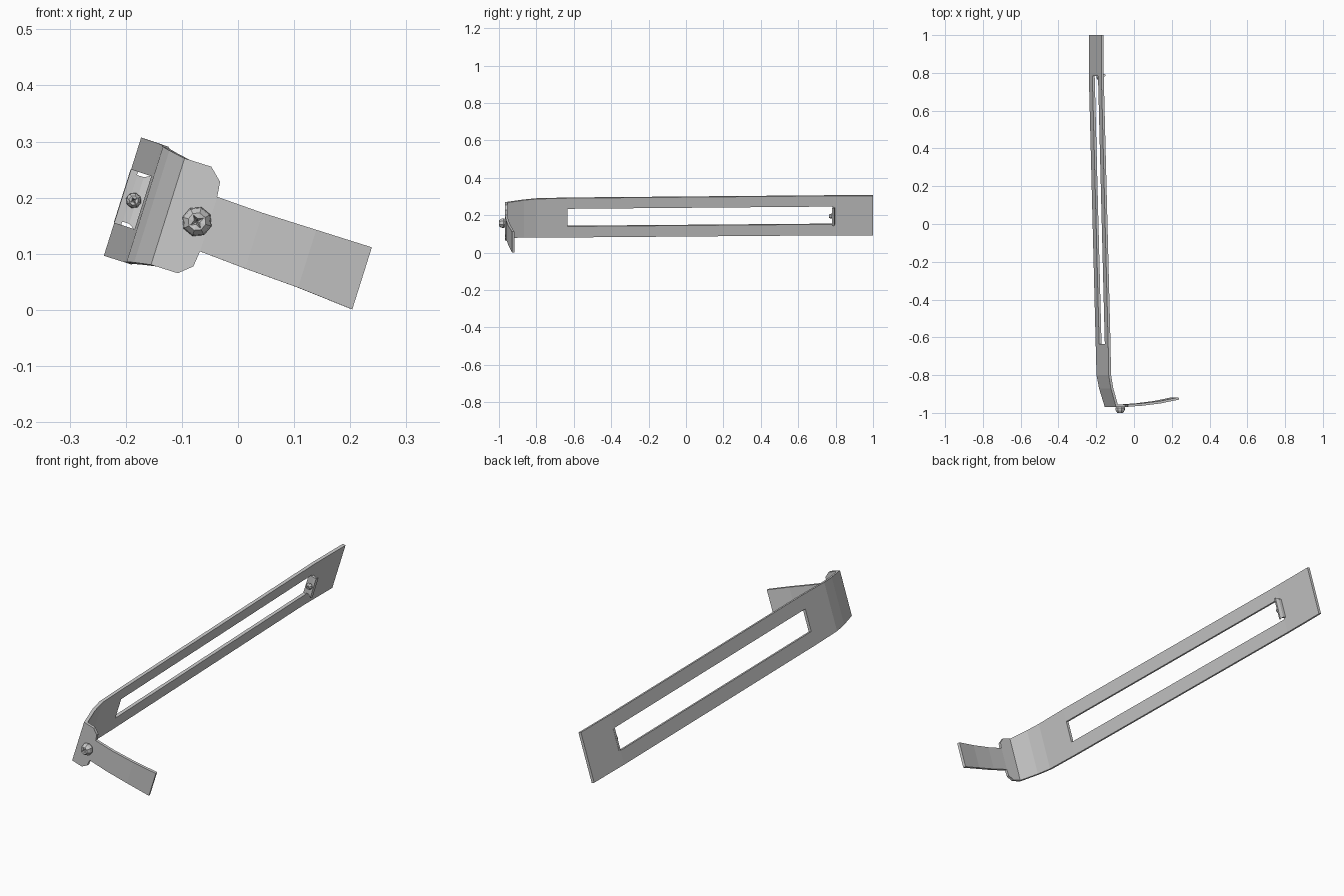
import bpy, bmesh
from math import sin, cos, pi, radians

if "Cube" in bpy.data.objects:
    bpy.data.objects.remove(bpy.data.objects["Cube"])

TILT = radians(17.5)


def place(a, y, b):
    """Bracket space (a = across, b = up the band) to the tilted model space."""
    return (a * cos(TILT) + b * sin(TILT), y, -a * sin(TILT) + b * cos(TILT))


def make_object(name, bm):
    mesh = bpy.data.meshes.new(name)
    bm.to_mesh(mesh)
    bm.free()
    ob = bpy.data.objects.new(name, mesh)
    bpy.context.collection.objects.link(ob)
    return ob


def ribbon(name, stations, columns, thickness, slot_segment=None):
    """Sheet metal strip through (a, y, low, high) stations, with optional slot."""
    bm = bmesh.new()
    rows = [[bm.verts.new(place(a, y, lo + (hi - lo) * t)) for t in columns]
            for a, y, lo, hi in stations]
    for i in range(len(rows) - 1):
        for j in range(len(columns) - 1):
            if i == slot_segment and j == 1:
                continue
            bm.faces.new((rows[i][j], rows[i + 1][j],
                          rows[i + 1][j + 1], rows[i][j + 1]))
    ob = make_object(name, bm)
    mod = ob.modifiers.new("sheet_thickness", 'SOLIDIFY')
    mod.thickness = thickness
    mod.offset = -1
    mod.use_even_offset = True
    return ob


def screw(name, a, b, y, radius, depth, sides=8):
    """Faceted domed head facing -y with a cross-shaped recess."""
    profile = [(0.7, -0.1), (1.0, 0.25), (0.92, 0.65), (0.6, 1.0)]
    bm = bmesh.new()
    rings = []
    for r, d in profile:
        rings.append([bm.verts.new(place(a + radius * r * cos(2 * pi * k / sides),
                                         y - depth * d,
                                         b + radius * r * sin(2 * pi * k / sides)))
                      for k in range(sides)])
    # star-shaped recess rim
    rings.append([bm.verts.new(place(
        a + radius * (0.5 if k % 2 else 0.2) * cos(2 * pi * k / sides),
        y - depth * (0.95 if k % 2 else 1.02),
        b + radius * (0.5 if k % 2 else 0.2) * sin(2 * pi * k / sides)))
        for k in range(sides)])
    for lower, upper in zip(rings, rings[1:]):
        for k in range(sides):
            n = (k + 1) % sides
            bm.faces.new((lower[k], lower[n], upper[n], upper[k]))
    pit = bm.verts.new(place(a, y - depth * 0.55, b))
    for k in range(sides):
        bm.faces.new((rings[-1][k], rings[-1][(k + 1) % sides], pit))
    bm.faces.new(rings[0][::-1])
    bmesh.ops.recalc_face_normals(bm, faces=bm.faces)
    return make_object(name, bm)


# Slotted band, curved corner, shouldered plate and arm, as one bent strip
ribbon("slotted_bracket", [
    (-0.257, 1.000, 0.020, 0.241),
    (-0.257, 0.785, 0.020, 0.241),
    (-0.219, -0.635, 0.020, 0.240),
    (-0.215, -0.800, 0.022, 0.237),
    (-0.202, -0.870, 0.025, 0.234),
    (-0.172, -0.968, 0.030, 0.229),
    (-0.122, -0.968, 0.030, 0.229),
    (-0.099, -0.968, 0.050, 0.208),
    (-0.096, -0.968, 0.079, 0.181),
    (-0.010, -0.962, 0.074, 0.178),
    (0.090, -0.950, 0.070, 0.178),
    (0.194, -0.930, 0.062, 0.178),
], (0, 0.28, 0.73, 1), 0.013, slot_segment=1)

# Small tab bent out of the far end of the slot
ribbon("slot_tab", [
    (-0.257, 0.783, 0.082, 0.181),
    (-0.243, 0.784, 0.088, 0.175),
    (-0.231, 0.784, 0.088, 0.175),
    (-0.218, 0.780, 0.080, 0.182),
], (0, 0.5, 1), 0.012)

# Screw heads on the plate and on the tab
screw("plate_screw", -0.117, 0.128, -0.966, 0.027, 0.034)
screw("tab_screw", -0.236, 0.130, 0.784, 0.014, 0.020)
